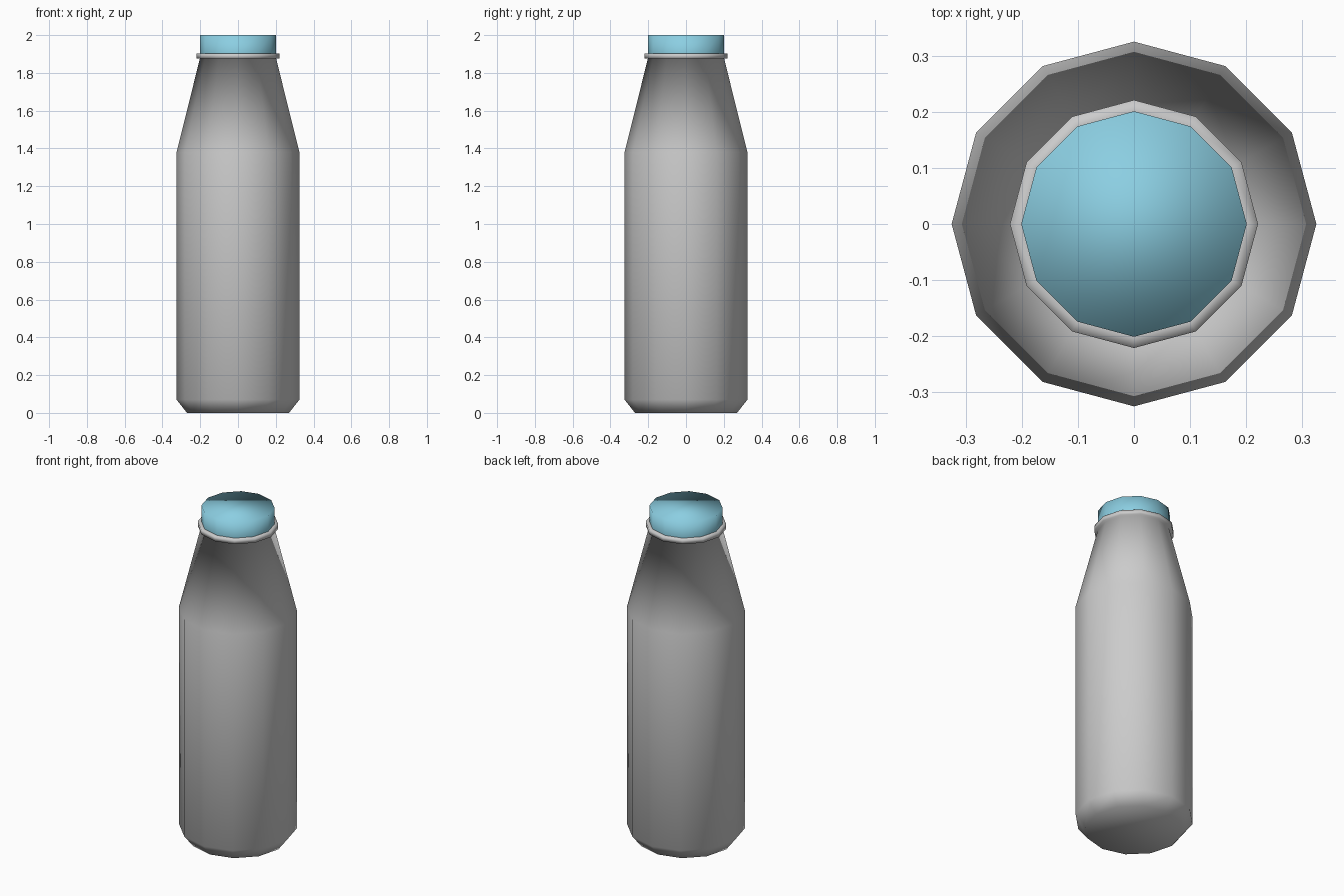
import bpy, bmesh, math

if "Cube" in bpy.data.objects:
    bpy.data.objects.remove(bpy.data.objects["Cube"])

SIDES = 12


def lathe(name, profile, cap_bottom=False, cap_top=False):
    """Revolve (radius, z) points into a smooth-shaded 12-sided shell."""
    bm = bmesh.new()
    rings = []
    for r, z in profile:
        rings.append([bm.verts.new((r * math.cos(2 * math.pi * i / SIDES),
                                    r * math.sin(2 * math.pi * i / SIDES), z))
                      for i in range(SIDES)])
    for low, high in zip(rings, rings[1:]):
        for i in range(SIDES):
            j = (i + 1) % SIDES
            bm.faces.new((low[i], low[j], high[j], high[i]))
    if cap_bottom:
        bm.faces.new(rings[0][::-1])
    if cap_top:
        bm.faces.new(rings[-1])
    for f in bm.faces:
        f.smooth = True
    mesh = bpy.data.meshes.new(name)
    bm.to_mesh(mesh)
    bm.free()
    obj = bpy.data.objects.new(name, mesh)
    bpy.context.collection.objects.link(obj)
    return obj


# Bottle: chamfered base, straight body, tapered shoulder, neck ring
lathe("bottle_body", [(0.27, 0), (0.325, 0.07), (0.325, 1.38), (0.202, 1.875),
                      (0.221, 1.875), (0.221, 1.903), (0.201, 1.903)],
      cap_bottom=True)

# Blue cap
cap = lathe("bottle_cap", [(0.201, 1.903), (0.201, 2.0)], cap_top=True)
blue = bpy.data.materials.new("cap_blue")
blue.diffuse_color = (0.26, 0.62, 0.76, 1)
blue.use_nodes = True
blue.node_tree.nodes["Principled BSDF"].inputs["Base Color"].default_value = blue.diffuse_color
cap.data.materials.append(blue)
